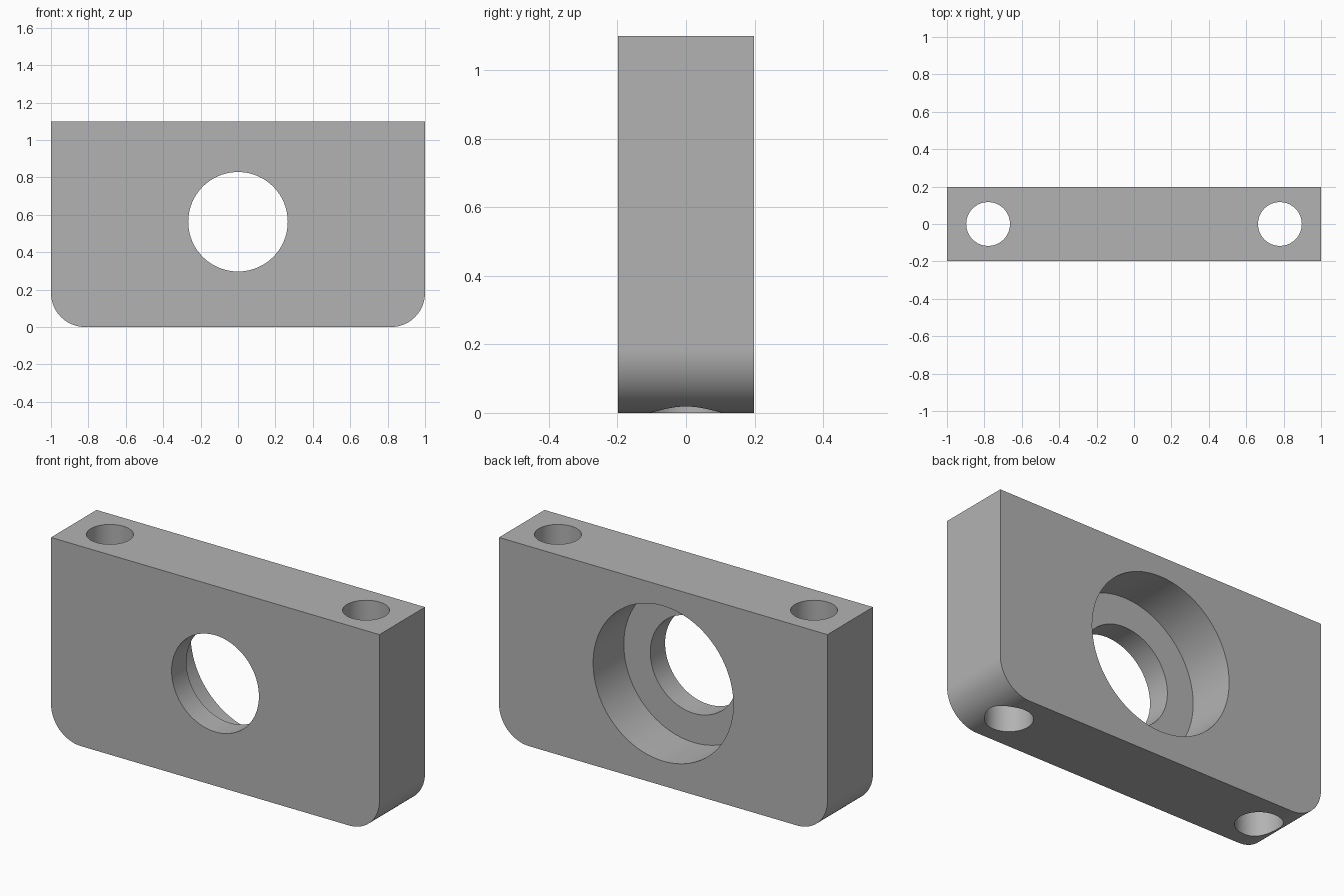
import bpy
import bmesh
from math import pi, sin, cos, radians
from mathutils import Matrix

HALF_X, HALF_Y, HEIGHT = 1.0, 0.198, 1.1
FILLET = 0.183
BORE_Z = 0.563

cube = bpy.data.objects.get("Cube")
if cube:
    bpy.data.objects.remove(cube, do_unlink=True)

grey = bpy.data.materials.new("plain grey")
grey.use_nodes = True
colour = (0.45, 0.45, 0.45, 1)
grey.diffuse_color = colour
grey.node_tree.nodes["Principled BSDF"].inputs["Base Color"].default_value = colour


def add_object(name, bm):
    bmesh.ops.recalc_face_normals(bm, faces=bm.faces)
    mesh = bpy.data.meshes.new(name)
    bm.to_mesh(mesh)
    bm.free()
    mesh.materials.append(grey)
    obj = bpy.data.objects.new(name, mesh)
    bpy.context.collection.objects.link(obj)
    return obj


def cylinder(name, radius, length, centre, axis="Z"):
    turn = Matrix.Rotation(pi / 2, 4, "X") if axis == "Y" else Matrix()
    bm = bmesh.new()
    bmesh.ops.create_cone(bm, cap_ends=True, segments=96, radius1=radius,
                          radius2=radius, depth=length,
                          matrix=Matrix.Translation(centre) @ turn)
    return add_object(name, bm)


# Plate outline with two rounded lower corners, extruded front to back
steps = 20
arc = [radians(90 * i / steps) for i in range(steps + 1)]
right_side = [(HALF_X - FILLET + FILLET * sin(a), FILLET - FILLET * cos(a)) for a in arc]
right_side.append((HALF_X, HEIGHT))
outline = right_side + [(-x, z) for x, z in reversed(right_side)]

bm = bmesh.new()
face = bm.faces.new([bm.verts.new((x, -HALF_Y, z)) for x, z in outline])
extruded = bmesh.ops.extrude_face_region(bm, geom=[face], use_keep_orig=True)
bmesh.ops.translate(bm, vec=(0, 2 * HALF_Y, 0),
                    verts=[g for g in extruded["geom"] if isinstance(g, bmesh.types.BMVert)])
block = add_object("mounting_block", bm)

# Through bore, wide recess from the back, and two vertical bolt holes
recess_depth = 0.267
cutters = [
    cylinder("bore_cutter", 0.266, 1, (0, 0, BORE_Z), "Y"),
    cylinder("recess_cutter", 0.427, 1, (0, HALF_Y - recess_depth + 0.5, BORE_Z), "Y"),
]
for side, x in (("left", 0.78), ("right", -0.78)):
    cutters.append(cylinder(side + "_bolt_hole_cutter", 0.117, 2, (x, 0, HEIGHT / 2)))

bpy.ops.object.select_all(action="DESELECT")
bpy.context.view_layer.objects.active = block
block.select_set(True)
for cutter in cutters:
    cut = block.modifiers.new(cutter.name, "BOOLEAN")
    cut.operation = "DIFFERENCE"
    cut.solver = "EXACT"
    cut.object = cutter
    bpy.ops.object.modifier_apply(modifier=cut.name)
    bpy.data.objects.remove(cutter, do_unlink=True)

# Smooth curved walls, crisp rims, flat large faces
bpy.ops.object.shade_smooth_by_angle(angle=radians(30))
weighted = block.modifiers.new("face weighted normals", "WEIGHTED_NORMAL")
weighted.keep_sharp = True
